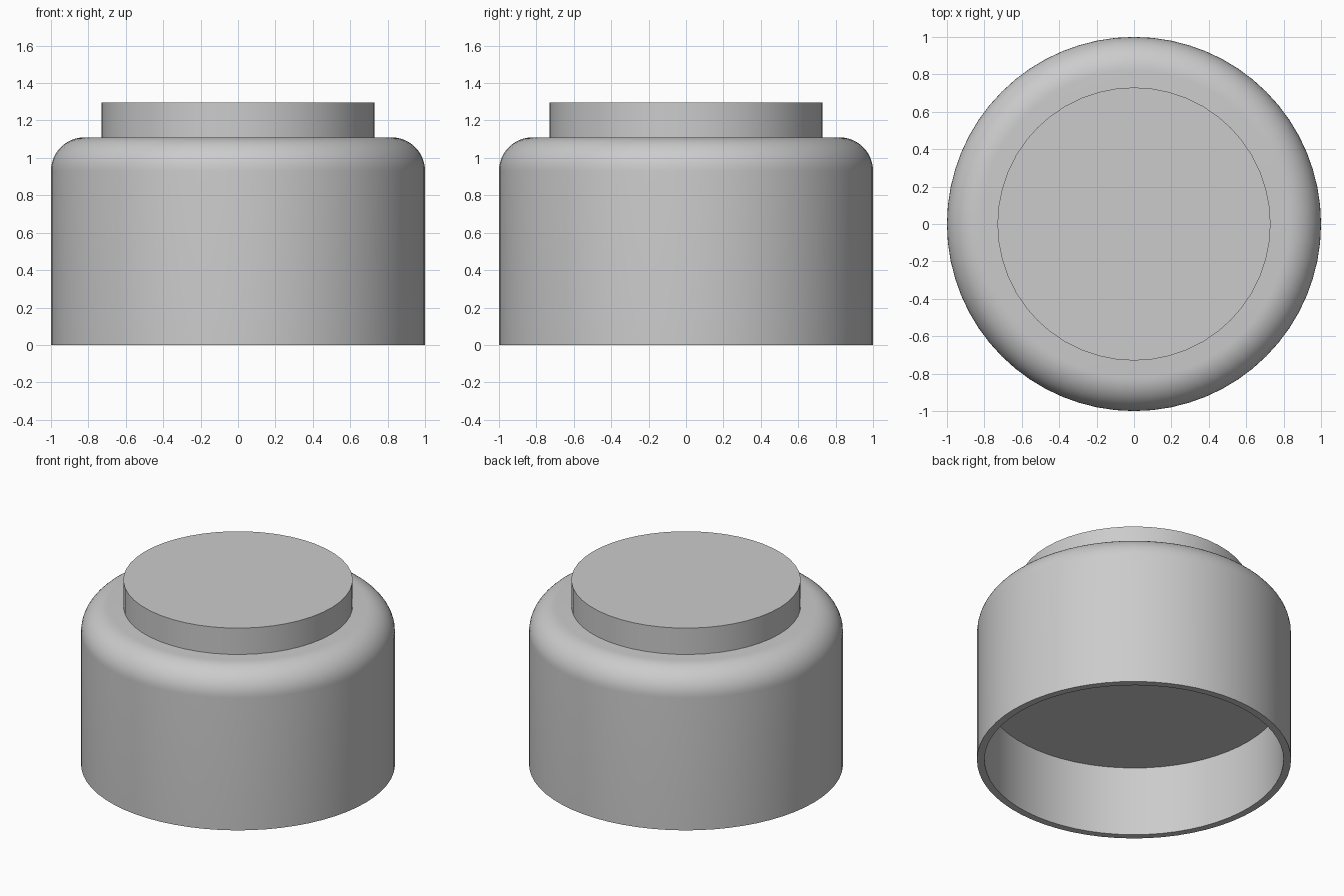
import bpy, bmesh, math
from mathutils import Matrix

cube = bpy.data.objects.get("Cube")
if cube:
    bpy.data.objects.remove(cube, do_unlink=True)

# Plain grey plastic
grey = bpy.data.materials.new("plain_grey")
grey.use_nodes = True
colour = (0.6, 0.6, 0.6, 1)
grey.diffuse_color = colour
grey.node_tree.nodes["Principled BSDF"].inputs["Base Color"].default_value = colour


def lathe(name, profile, sides):
    """Spin a closed (radius, height) profile that starts and ends on the axis."""
    bm = bmesh.new()
    verts = [bm.verts.new((r, 0, z)) for r, z in profile]
    edges = [bm.edges.new(pair) for pair in zip(verts, verts[1:])]
    bmesh.ops.spin(bm, geom=verts + edges, cent=(0, 0, 0), axis=(0, 0, 1),
                   angle=math.tau, steps=sides, use_merge=True)
    bmesh.ops.remove_doubles(bm, verts=bm.verts, dist=0.0001)
    bmesh.ops.recalc_face_normals(bm, faces=bm.faces)
    mesh = bpy.data.meshes.new(name)
    bm.to_mesh(mesh)
    bm.free()
    mesh.materials.append(grey)
    obj = bpy.data.objects.new(name, mesh)
    bpy.context.collection.objects.link(obj)
    bpy.ops.object.select_all(action="DESELECT")
    obj.select_set(True)
    bpy.context.view_layer.objects.active = obj
    bpy.ops.object.shade_smooth_by_angle(angle=math.radians(30))
    return obj


# Body: hollow underside, straight wall and rounded shoulder
height, fillet, recess, inner = 1.11, 0.18, 0.49, 0.952
shoulder = []
for i in range(13):
    a = math.radians(90) * i / 12
    shoulder.append((1 - fillet + fillet * math.cos(a),
                     height - fillet + fillet * math.sin(a)))
lathe("body", [(0, recess), (inner, recess), (inner, 0), (1, 0)]
      + shoulder + [(0, height)], 64)

# Neck: short solid disc standing on the shoulder
neck = 0.73
lathe("neck", [(0, height - 0.02), (neck, height - 0.02), (neck, 1.295), (0, 1.295)], 48)
